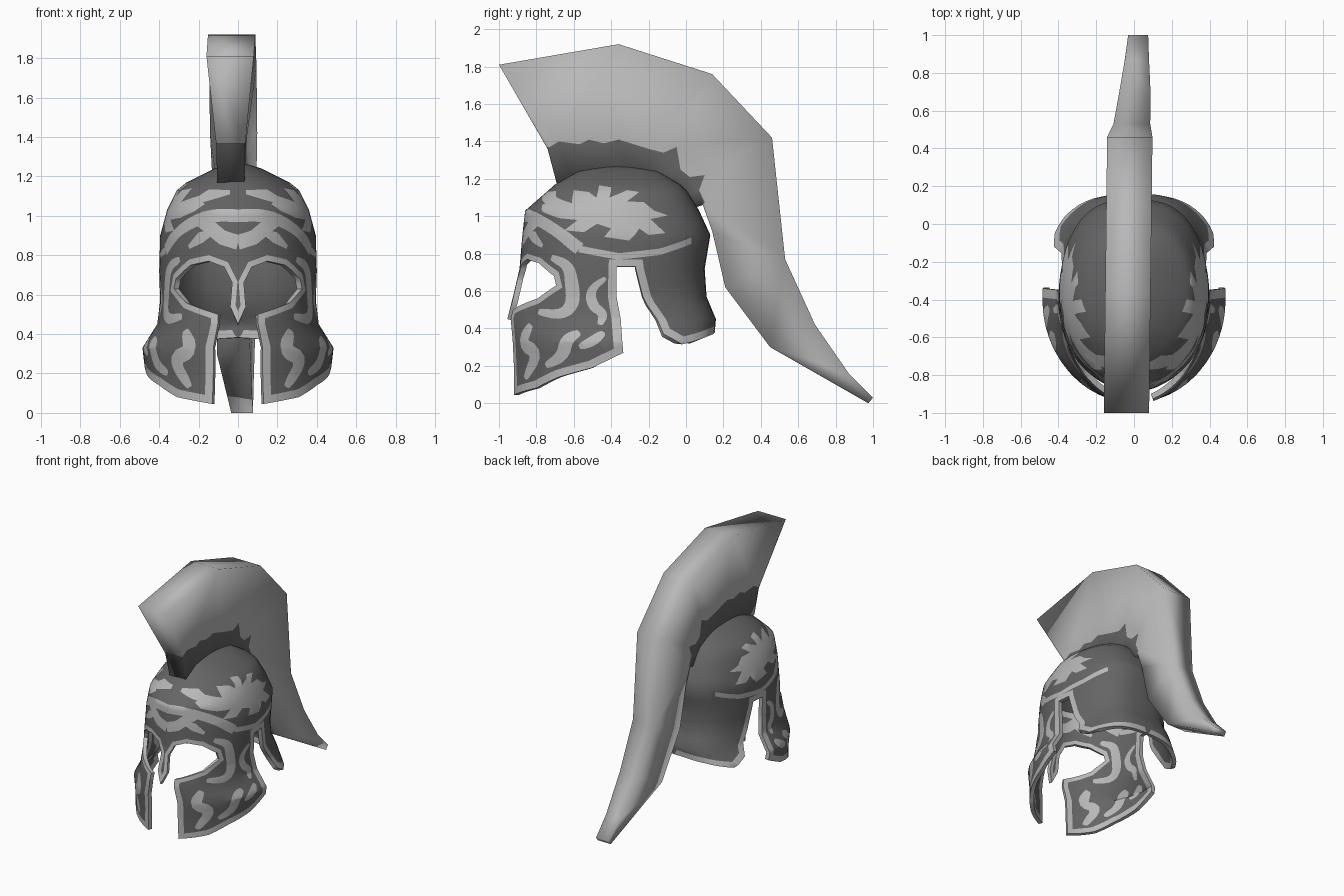
import bpy, math
from mathutils import Vector
from mathutils.geometry import delaunay_2d_cdt

if "Cube" in bpy.data.objects:
    bpy.data.objects.remove(bpy.data.objects["Cube"])

K = 0.45  # unrolled helmet: u = angle * K


def material(name, v):
    m = bpy.data.materials.new(name)
    m.diffuse_color = (v, v, v, 1)
    m.use_nodes = True
    m.node_tree.nodes["Principled BSDF"].inputs["Base Color"].default_value = m.diffuse_color
    return m


MATS = [material("dark grey", 0.13), material("pale grey", 0.48)]


def interp(table, x):
    """Piecewise linear lookup in rows sorted by their first value."""
    if x <= table[0][0]:
        return table[0][1:]
    for p, q in zip(table, table[1:]):
        if x <= q[0]:
            t = (x - p[0]) / (q[0] - p[0])
            return tuple(a + (b - a) * t for a, b in zip(p[1:], q[1:]))
    return table[-1][1:]


def inside(p, loop):
    hit = False
    for (ax, ay), (bx, by) in zip(loop, loop[1:] + loop[:1]):
        if (ay > p[1]) != (by > p[1]) and p[0] < ax + (p[1] - ay) / (by - ay) * (bx - ax):
            hit = not hit
    return hit


def dense(loop, step):
    out = []
    for a, b in zip(loop, loop[1:] + loop[:1]):
        n = max(1, math.ceil(math.dist(a, b) / step))
        out += [(a[0] + (b[0] - a[0]) * i / n, a[1] + (b[1] - a[1]) * i / n) for i in range(n)]
    return out


def smooth(path, rounds=2):
    for _ in range(rounds):
        new = [path[0]]
        for a, b in zip(path, path[1:]):
            new += [(a[0] * s + b[0] * (1 - s), a[1] * s + b[1] * (1 - s)) for s in (0.75, 0.25)]
        path = new + [path[-1]]
    return path


def stroke(path, width, taper=False):
    """Painted line as one quad per segment, mitred at the corners."""
    left, right = [], []
    n = len(path) - 1
    for i, p in enumerate(path):
        p = Vector(p)
        d0 = (p - Vector(path[i - 1])).normalized() if i else None
        d1 = (Vector(path[i + 1]) - p).normalized() if i < n else d0
        d0 = d0 or d1
        d = (d0 + d1).normalized()
        w = width / 2 * min(1.5, 1 / max(0.1, d.dot(d1)))
        if taper:
            w *= 0.35 + 0.65 * math.sin(math.pi * i / n)
        side = Vector((-d.y, d.x)) * w
        left.append(tuple(p + side))
        right.append(tuple(p - side))
    return [[left[i], left[i + 1], right[i + 1], right[i]] for i in range(n)]


def sheet(outline, marks, rows):
    """Triangulate a flat outline, with edges cut along every mark and ring row."""
    pts, edges = [], []
    for loop in [outline] + marks:
        n = len(pts)
        pts += loop
        edges += [(n + i, n + (i + 1) % len(loop)) for i in range(len(loop))]
    for row in rows:
        n = len(pts)
        pts += row
        edges += [(n + i, n + i + 1) for i in range(len(row) - 1)]
    vs, _, fs, *_ = delaunay_2d_cdt([Vector(p) for p in pts], edges, [], 0, 1e-4)
    faces, marked = [], []
    for f in fs:
        c = sum((vs[i] for i in f), Vector((0, 0))) / len(f)
        if inside(c, outline):
            faces.append(tuple(f))
            marked.append(any(inside(c, m) for m in marks))
    return vs, faces, marked


def build(name, verts, faces, mats):
    me = bpy.data.meshes.new(name)
    me.from_pydata(verts, [], faces)
    for m in MATS:
        me.materials.append(m)
    for p, i in zip(me.polygons, mats):
        p.material_index = i
    ob = bpy.data.objects.new(name, me)
    bpy.context.scene.collection.objects.link(ob)
    bpy.ops.object.select_all(action='DESELECT')
    ob.select_set(True)
    bpy.context.view_layer.objects.active = ob
    return ob


# Helmet rings: height, half width, front y, back y
RINGS = [(0.04, 0.47, -0.94, 0.15), (0.20, 0.47, -0.94, 0.15), (0.33, 0.485, -0.945, 0.15),
         (0.45, 0.41, -0.955, 0.16), (0.57, 0.395, -0.925, 0.11), (0.72, 0.40, -0.89, 0.10),
         (0.90, 0.395, -0.875, 0.13), (1.03, 0.36, -0.86, 0.07), (1.13, 0.31, -0.745, 0.01),
         (1.17, 0.26, -0.70, -0.03), (1.24, 0.12, -0.58, -0.15), (1.27, 0.02, -0.42, -0.32)]


def S(y, z):
    """Side-view point to unrolled helmet."""
    _, f, b = interp(RINGS, z)
    c = ((f + b) / 2 - y) / ((b - f) / 2)
    return (math.acos(max(-1, min(1, c))) * K, z)


def F(x, z):
    """Front-view point to unrolled helmet."""
    return (math.asin(min(1, x / interp(RINGS, z)[0])) * K, z)


def wrap(p):
    u, z = p
    a, f, b = interp(RINGS, z)
    t = max(0, min(math.pi, u / K))
    s = max(0, math.sin(t))
    if t > math.pi - 1e-5:
        s = 0
    power = 0.55 + 0.15 * max(0, min(1, (z - 0.35) / 0.25))  # squarer neck flare
    x = a * (s if t < math.pi / 2 else s ** power)
    return (x, (f + b) / 2 - (b - f) / 2 * math.cos(t), z)


# Helmet edge: nose, eye, cheek guard, ear slot, neck guard
BACK = math.pi * K
edge = [F(0, .45), F(.04, .54), F(.03, .66), F(.07, .74), F(.15, .77), F(.24, .75), F(.315, .68),
        F(.325, .63), F(.265, .56), F(.16, .52), F(.10, .50), F(.13, .045), F(.31, .08), F(.40, .14),
        S(-.5, .19), S(-.335, .27), S(-.37, .73), S(-.27, .73), S(-.21, .53), S(-.12, .37),
        S(-.02, .315), S(.12, .36), (BACK, .38)]
outline = dense(edge + [(BACK, 1.27), (0, 1.27)], 0.05)

# Painted trim, brow bands, leaf and scrolls
marks = stroke(edge[:11], 0.06) + stroke(edge[10:], 0.08)
band = [F(0, 1.0), F(.1, 1.005), F(.2, .985), F(.3, .925), S(-.57, .825), S(-.36, .785),
        S(-.14, .81), S(.03, .87)]
marks += stroke(smooth(band[:5]), 0.065) + stroke(band[4:], 0.035)
marks += stroke([F(0, .865), F(.08, .89), F(.15, .95), F(.2, .99)], 0.075)
marks += stroke([F(.12, .92), F(.19, .89), F(.25, .84)], 0.06, True)
marks += stroke([F(.04, 1.12), F(.15, 1.105), F(.25, 1.06)], 0.06, True)
leaf = [(-.77, 1.06), (-.69, 1.10), (-.61, 1.07), (-.60, 1.14), (-.52, 1.13), (-.48, 1.10),
        (-.465, 1.165), (-.40, 1.155), (-.41, 1.10), (-.315, 1.14), (-.25, 1.13), (-.315, 1.08),
        (-.225, 1.075), (-.17, 1.03), (-.095, 1.005), (-.19, .985), (-.11, .91), (-.20, .90),
        (-.25, .935), (-.305, .87), (-.44, .89), (-.40, .935), (-.475, .96), (-.545, .915),
        (-.65, .925), (-.58, .98), (-.68, .99), (-.76, 1.02)]
marks.append([S(*p) for p in leaf])
scrolls = [([(-.72, .78), (-.63, .74), (-.61, .64), (-.60, .54), (-.66, .47), (-.79, .49)], .07),
           ([(-.43, .67), (-.51, .61), (-.50, .52), (-.44, .48), (-.46, .42)], .05),
           ([(-.83, .42), (-.88, .32), (-.79, .27), (-.86, .13)], .075),
           ([(-.57, .38), (-.64, .34), (-.66, .25), (-.75, .2)], .065),
           ([(-.57, .30), (-.50, .33), (-.44, .38)], .05)]
for path, w in scrolls:
    marks += stroke(smooth([S(*p) for p in path]), w, True)
marks = [dense(m, 0.05) for m in marks]

levels = [r[0] for r in RINGS]
levels += [(a + b) / 2 for a, b in zip(levels, levels[1:])]
rows = [[(BACK * i / 24, z) for i in range(25)] for z in levels]
vs, faces, marked = sheet(outline, marks, rows)
helmet = build("helmet_shell", [wrap(v) for v in vs], faces, [int(m) for m in marked])
mod = helmet.modifiers.new("mirror", 'MIRROR')
mod.merge_threshold = 0.0005
mod = helmet.modifiers.new("thickness", 'SOLIDIFY')
mod.thickness = 0.03
mod.offset = -1
for name in ("mirror", "thickness"):
    bpy.ops.object.modifier_apply(modifier=name)
bpy.ops.object.shade_smooth_by_angle(angle=math.radians(50))

# Crest: side profile with a dark ragged base, widening outward
profile = [(-1, 1.81), (-.36, 1.92), (.14, 1.76), (.46, 1.42), (.53, .77), (.69, .42), (.87, .16),
           (1, .03), (.975, 0), (.45, .30), (.21, .62), (.14, .92), (.09, 1.06), (.03, 1.04),
           (-.05, 1.10), (-.3, 1.2), (-.6, 1.17), (-.69, 1.17), (-.74, 1.36)]
base = [(-.85, 1.0), (-.85, 1.37), (-.73, 1.37), (-.68, 1.40), (-.57, 1.385), (-.52, 1.41),
        (-.44, 1.39), (-.36, 1.41), (-.28, 1.385), (-.20, 1.36), (-.12, 1.34), (-.05, 1.37),
        (-.03, 1.25), (.02, 1.21), (.10, 1.22), (.07, 1.14), (.10, 1.075), (.04, 1.0)]
# Rows: y, centre x, greatest half width
SPINE = [(-1, -.04, .12), (.48, -.022, .12), (.56, -.005, .10), (.8, .012, .07), (1, .022, .053)]


def crest_point(p, side):
    cx, hw = interp(SPINE, p[0])
    r = math.dist(p, (-.36, .75))
    hw = min(hw, .07 + .05 * max(0, min(1, (r - .7) / .35)), .085 if p[1] < .4 else 1)
    return (cx + side * hw, p[0], p[1])


vs, right, marked = sheet(profile, [base], [])
n = len(vs)
verts = [crest_point(v, s) for s in (1, -1) for v in vs]
mats = [0 if m else 1 for m in marked]
faces = right + [tuple(i + n for i in reversed(f)) for f in right]
mats = mats + mats
owner = {(f[i], f[(i + 1) % 3]): m for f, m in zip(right, mats) for i in range(3)}
for (a, b), m in owner.items():
    if (b, a) not in owner:
        faces.append((b, a, a + n, b + n))
        mats.append(m)
build("crest", verts, faces, mats)
bpy.ops.object.shade_smooth()
